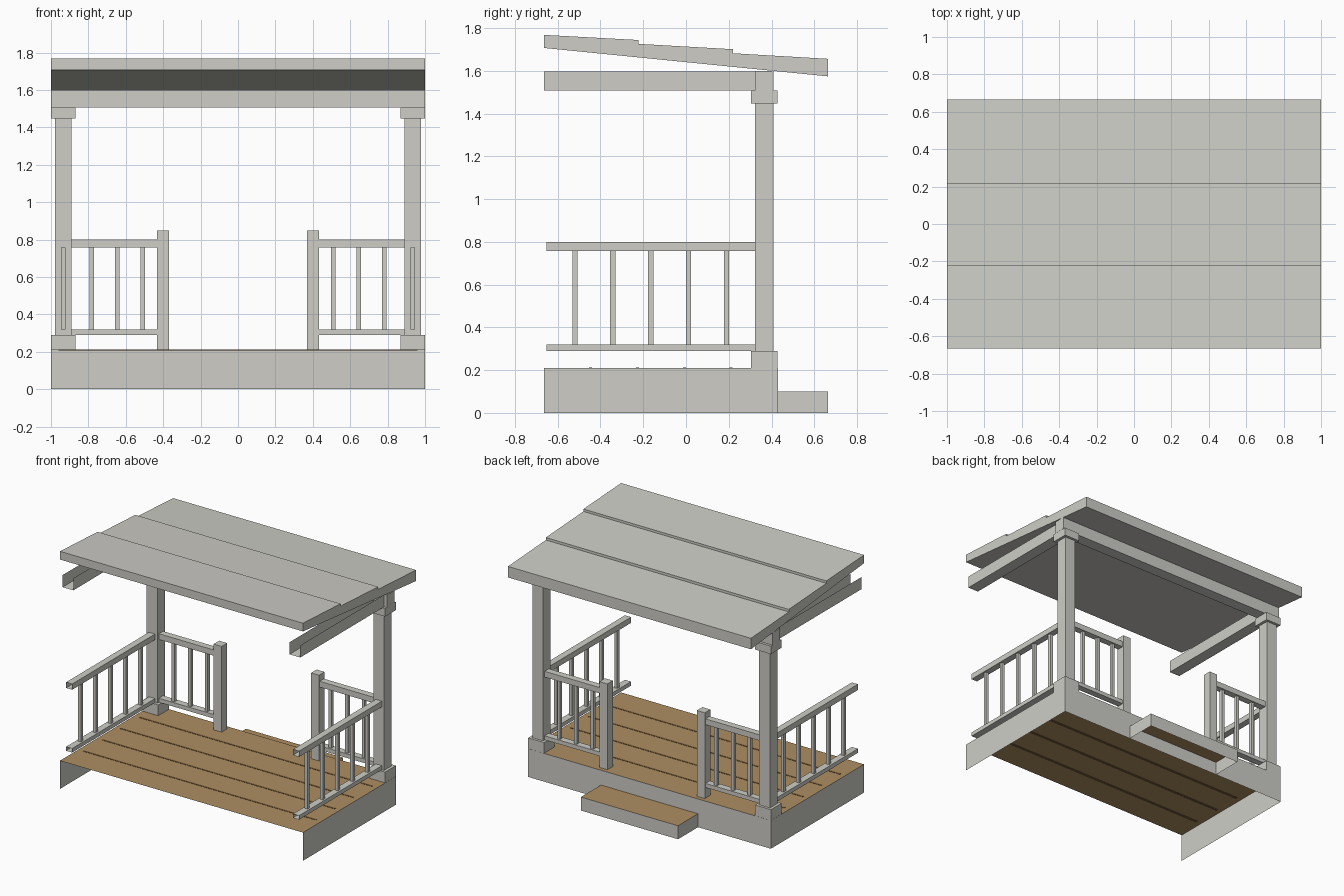
import bpy, bmesh
from mathutils import Vector

if "Cube" in bpy.data.objects:
    bpy.data.objects.remove(bpy.data.objects["Cube"])


def material(name, rgb):
    m = bpy.data.materials.new(name)
    m.diffuse_color = (*rgb, 1.0)
    m.use_nodes = True
    m.node_tree.nodes["Principled BSDF"].inputs["Base Color"].default_value = m.diffuse_color
    return m


GRAY = material("painted_gray", (0.62, 0.615, 0.575))
WOOD = material("deck_wood", (0.42, 0.27, 0.12))
GROOVE = material("groove_brown", (0.21, 0.12, 0.045))


def finish(name, bm, mats):
    me = bpy.data.meshes.new(name)
    bm.to_mesh(me)
    bm.free()
    for m in mats:
        me.materials.append(m)
    ob = bpy.data.objects.new(name, me)
    bpy.context.collection.objects.link(ob)
    return ob


def box(name, x, y, z, mat=GRAY, open_sides=(), top_mat=None):
    """Box from ranges; open_sides lists directions whose face is left out."""
    bm = bmesh.new()
    bmesh.ops.create_cube(bm, size=1.0)
    for v in bm.verts:
        v.co = Vector((x[0] if v.co.x < 0 else x[1],
                       y[0] if v.co.y < 0 else y[1],
                       z[0] if v.co.z < 0 else z[1]))
    bm.normal_update()
    if top_mat:
        for f in bm.faces:
            f.material_index = 1 if f.normal.z > 0.5 else 0
    gone = [f for f in bm.faces
            if any(f.normal.dot(Vector(d)) > 0.9 for d in open_sides)]
    if gone:
        bmesh.ops.delete(bm, geom=gone, context='FACES')
    return finish(name, bm, [mat, top_mat] if top_mat else [mat])


FRONT, BACK = (0, -1, 0), (0, 1, 0)
DOWN, UP = (0, 0, -1), (0, 0, 1)
Y0, YB, Y1 = -0.665, 0.43, 0.665      # house side, deck edge, step edge
DECK = 0.21
PX, PY = 0.934, 0.366                 # corner post centre


def around(c, w):
    return (c - w / 2, c + w / 2)


# deck with skirts, open below and on the house side
box("deck", (-1, 1), (Y0, YB), (0, DECK), GRAY, (FRONT, DOWN), WOOD)

# dark gaps between the deck boards
for i in range(1, 5):
    y = Y0 + (YB - Y0) * i / 5
    box(f"board_gap_{i}", (-0.96, 0.96), around(y, 0.014),
        (DECK - 0.003, DECK + 0.002), GROOVE, (DOWN,))

# step
box("step", (-0.4, 0.4), (YB, Y1), (0, 0.1), GRAY, (DOWN,), WOOD)

for side, s in (("left", -1), ("right", 1)):
    px = s * PX

    # corner post with base and cap
    box(f"{side}_post", around(px, 0.088), around(PY, 0.088), (0.25, 1.51))
    box(f"{side}_post_base", around(px, 0.13), around(PY, 0.126), (DECK, 0.29))
    box(f"{side}_post_cap", around(px, 0.13), around(PY, 0.126), (1.447, 1.507))

    # side roof beam, open at the house end and on top
    box(f"{side}_roof_beam", around(px, 0.088), (Y0, 0.322), (1.507, 1.597),
        GRAY, (FRONT, BACK, UP))

    # newel post beside the step
    box(f"{side}_newel", around(s * 0.401, 0.065), around(PY, 0.065), (DECK, 0.848))

    # top and bottom rails
    back_x = sorted((s * 0.89, s * 0.433))
    for level, z in (("top", (0.757, 0.8)), ("bottom", (0.29, 0.32))):
        box(f"{side}_side_{level}_rail", around(px, 0.05), (-0.652, 0.322), z,
            GRAY, (FRONT, BACK))
        box(f"{side}_back_{level}_rail", back_x, around(PY, 0.05), z,
            GRAY, ((1, 0, 0), (-1, 0, 0)))

    # balusters
    for i in range(5):
        box(f"{side}_side_baluster_{i + 1}", around(px, 0.024),
            around(-0.52 + 0.1775 * i, 0.024), (0.32, 0.757), GRAY, (UP, DOWN))
    for i in range(3):
        box(f"{side}_back_baluster_{i + 1}", around(s * (0.783 - 0.137 * i), 0.024),
            around(PY, 0.024), (0.32, 0.757), GRAY, (UP, DOWN))

# beam across the back posts
box("back_roof_beam", (-1, 1), around(PY, 0.088), (1.507, 1.6))

# sloping roof with three lapped courses
profile = [(Y0, 1.707), (Y1, 1.574), (Y1, 1.656), (0.22, 1.682), (0.22, 1.701),
           (-0.222, 1.726), (-0.222, 1.744), (Y0, 1.768)]
bm = bmesh.new()
face = bm.faces.new([bm.verts.new((-1, y, z)) for y, z in profile])
ext = bmesh.ops.extrude_face_region(bm, geom=[face], use_keep_orig=True)
bmesh.ops.translate(bm, vec=(2, 0, 0),
                    verts=[g for g in ext["geom"] if isinstance(g, bmesh.types.BMVert)])
bmesh.ops.recalc_face_normals(bm, faces=bm.faces)
finish("roof", bm, [GRAY])
